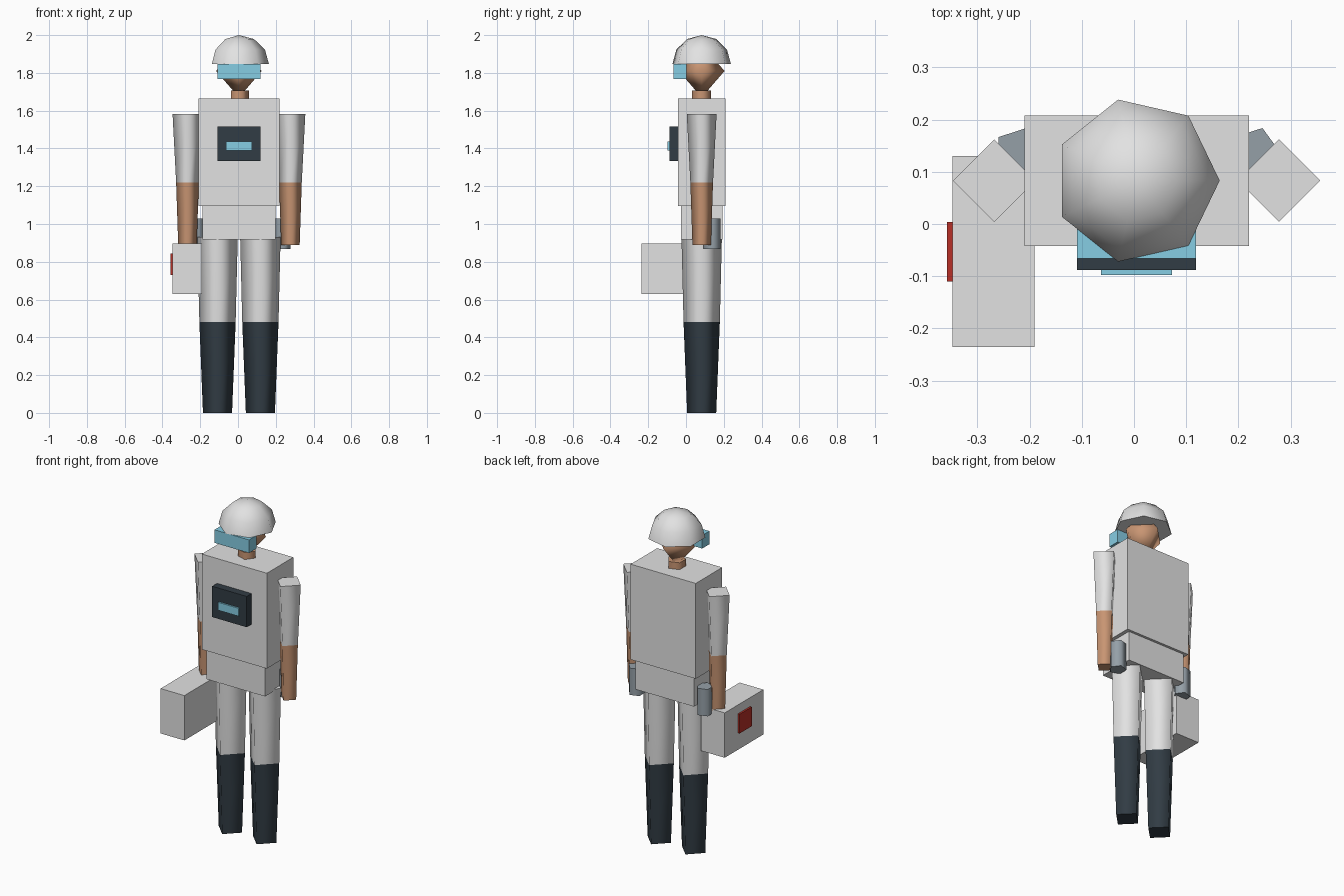
import bpy
import bmesh
from math import sin, cos, pi, radians

cube = bpy.data.objects.get("Cube")
if cube:
    bpy.data.objects.remove(cube, do_unlink=True)

CX, CY = 0.005, 0.083  # body axis


def material(name, r, g, b):
    m = bpy.data.materials.new(name)
    m.use_nodes = True
    m.diffuse_color = (r, g, b, 1)
    bsdf = next(n for n in m.node_tree.nodes if n.type == 'BSDF_PRINCIPLED')
    bsdf.inputs["Base Color"].default_value = (r, g, b, 1)
    return m


WHITE = material("suit white", 0.76, 0.76, 0.76)
SKIN = material("skin", 0.58, 0.30, 0.17)
DARK = material("dark navy", 0.031, 0.045, 0.058)
CYAN = material("visor cyan", 0.24, 0.61, 0.77)
STEEL = material("steel grey", 0.30, 0.35, 0.39)
RED = material("label red", 0.48, 0.03, 0.02)


def finish(name, bm, mats):
    bmesh.ops.recalc_face_normals(bm, faces=bm.faces[:])
    mesh = bpy.data.meshes.new(name)
    bm.to_mesh(mesh)
    bm.free()
    for m in mats:
        mesh.materials.append(m)
    obj = bpy.data.objects.new(name, mesh)
    bpy.context.scene.collection.objects.link(obj)
    return obj


def box(name, x, y, z, mat):
    """Box from (low, high) ranges on each axis."""
    bm = bmesh.new()
    bmesh.ops.create_cube(bm, size=1)
    for v in bm.verts:
        for i, (lo, hi) in enumerate((x, y, z)):
            v.co[i] = hi if v.co[i] > 0 else lo
    return finish(name, bm, [mat])


def prism(name, x, y, sides, tiers, mats):
    """Smooth-sided stack of polygon rings (z, radius), one material per tier."""
    bm = bmesh.new()
    rings = []
    for z, r in tiers:
        count = sides if r > 0 else 1
        rings.append([bm.verts.new((x + r * cos(2 * pi * i / sides),
                                    y + r * sin(2 * pi * i / sides), z))
                      for i in range(count)])
    for t, (a, b) in enumerate(zip(rings, rings[1:])):
        for i in range(sides):
            j = (i + 1) % sides
            loop = [a[i % len(a)], a[j % len(a)], b[j % len(b)], b[i % len(b)]]
            face = bm.faces.new(list(dict.fromkeys(loop)))
            face.smooth = True
            face.material_index = min(t, len(mats) - 1)
    # flat end caps with sharp rims
    for ring, index in ((rings[0], 0), (rings[-1], len(mats) - 1)):
        if len(ring) > 1:
            cap = bm.faces.new(ring)
            cap.material_index = index
            for e in cap.edges:
                e.smooth = False
    return finish(name, bm, mats)


def centred(half, c):
    return (c - half, c + half)


# Torso and hips
box("torso", centred(0.215, CX), centred(0.125, CY), (1.095, 1.665), WHITE)
box("hips", centred(0.193, CX), centred(0.11, CY), (0.917, 1.097), WHITE)

# Chest unit with its display
box("chest_unit", centred(0.114, CX), (-0.088, -0.04), (1.333, 1.517), DARK)
box("chest_display", centred(0.068, CX), (-0.098, -0.085), (1.39, 1.437), CYAN)

# Neck, head, helmet and visor
prism("neck", CX, CY, 5, [(1.66, 0.053), (1.706, 0.053)], [SKIN])
prism("head", CX, CY, 4, [(1.67, 0), (1.81, 0.121), (1.95, 0)], [SKIN])
dome = [(1.846 + 0.154 * sin(radians(a)), 0.159 * cos(radians(a)) if a < 90 else 0)
        for a in (0, 30, 60, 90)]
prism("helmet", CX, CY, 7, dome, [WHITE])
box("visor", centred(0.114, CX), (-0.066, 0.003), (1.768, 1.846), CYAN)

# Limbs and hip canisters on both sides
for s, side in ((1, "left"), (-1, "right")):
    prism(side + "_arm", CX + s * 0.2725, CY, 4,
          [(0.89, 0.049), (1.22, 0.06), (1.583, 0.079)], [SKIN, WHITE])
    prism(side + "_leg", CX + s * 0.1135, CY, 4,
          [(0, 0.077), (0.48, 0.096), (0.93, 0.107)], [DARK, WHITE])
    prism(side + "_canister", CX + s * 0.226, 0.138, 5,
          [(0.868, 0.048), (1.028, 0.048)], [STEEL])

# Carried case with its label
box("case", (-0.347, -0.19), (-0.235, 0.13), (0.63, 0.898), WHITE)
box("case_label", (-0.358, -0.346), (-0.11, 0.004), (0.73, 0.845), RED)
